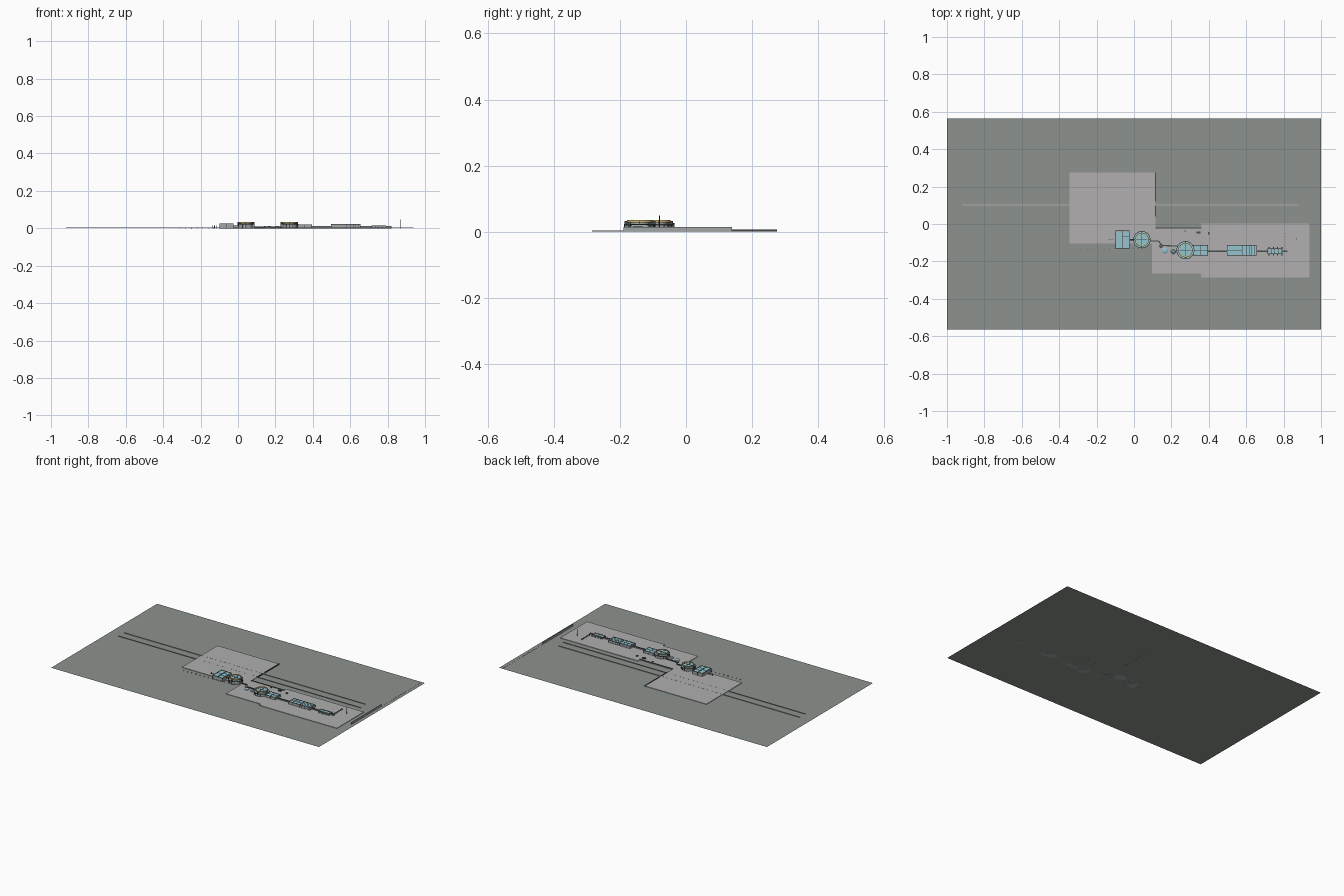
import bpy, bmesh, math
from mathutils import Matrix

if "Cube" in bpy.data.objects:
    bpy.data.objects.remove(bpy.data.objects["Cube"])

BASE = 0.004


def mat(name, r, g, b):
    m = bpy.data.materials.new(name)
    m.diffuse_color = (r, g, b, 1)
    m.use_nodes = True
    m.node_tree.nodes["Principled BSDF"].inputs["Base Color"].default_value = m.diffuse_color
    return m


GROUND = mat("ground_grey", 0.27, 0.29, 0.27)
PAVE = mat("paving", 0.44, 0.43, 0.43)
WALL = mat("wall_grey", 0.36, 0.38, 0.39)
GLASS = mat("glass_blue", 0.30, 0.55, 0.62)
GOLD = mat("gold_trim", 0.62, 0.47, 0.17)
DARK = mat("dark_metal", 0.06, 0.07, 0.07)


def finish(name, bm, m):
    me = bpy.data.meshes.new(name)
    bm.to_mesh(me)
    bm.free()
    ob = bpy.data.objects.new(name, me)
    bpy.context.collection.objects.link(ob)
    me.materials.append(m)
    return ob


def boxes(name, m, *items):
    """Each item is (x0, x1, y0, y1, z0, z1)."""
    bm = bmesh.new()
    for x0, x1, y0, y1, z0, z1 in items:
        mtx = Matrix.Translation(((x0 + x1) / 2, (y0 + y1) / 2, (z0 + z1) / 2)) \
            @ Matrix.Diagonal((x1 - x0, y1 - y0, z1 - z0, 1))
        bmesh.ops.create_cube(bm, size=1, matrix=mtx)
    return finish(name, bm, m)


def drum(name, m, x, y, r, z0, z1, seg=32, r2=None):
    bm = bmesh.new()
    bmesh.ops.create_cone(bm, cap_ends=True, segments=seg, radius1=r,
                          radius2=r if r2 is None else r2, depth=z1 - z0,
                          matrix=Matrix.Translation((x, y, (z0 + z1) / 2)))
    return finish(name, bm, m)


def ring(name, m, x, y, ri, ro, z0, z1, seg=32):
    bm = bmesh.new()
    loops = []
    for i in range(seg):
        a = 2 * math.pi * i / seg
        loops.append([bm.verts.new((x + r * math.cos(a), y + r * math.sin(a), z))
                      for r, z in ((ri, z0), (ro, z0), (ro, z1), (ri, z1))])
    for i in range(seg):
        p, q = loops[i], loops[(i + 1) % seg]
        for k in range(4):
            n = (k + 1) % 4
            bm.faces.new((p[k], q[k], q[n], p[n]))
    bmesh.ops.recalc_face_normals(bm, faces=bm.faces)
    return finish(name, bm, m)


def plane(name, m, pts):
    bm = bmesh.new()
    bm.faces.new([bm.verts.new(p) for p in pts])
    return finish(name, bm, m)


# Ground sheet and paved areas
plane("ground", GROUND, [(-1, -.565, 0), (1, -.565, 0), (1, .565, 0), (-1, .565, 0)])
for i, (x0, x1, y0, y1) in enumerate([(-.345, .115, -.105, .275),
                                      (.095, .36, -.265, -.02),
                                      (.357, .938, -.285, .002)]):
    boxes(f"paving_{i}", PAVE, (x0, x1, y0, y1, 0.001, BASE))

# Long thin kerbs, retaining edges and the perimeter wall
boxes("kerb_north", PAVE, (-.92, .88, .1, .103, 0.001, BASE + .0005))
boxes("kerb_south", GROUND, (-.92, .89, .042, .0432, 0.001, BASE + .0003))
boxes("retaining_edge", DARK, (.112, .117, .12, .275, 0, .007),
      (.112, .117, .04, .1, 0, .007), (.115, .36, -.025, -.02, 0, .007))
plane("perimeter_wall", WALL, [(.975, -.19, 0), (.975, .14, 0), (.975, .14, .014), (.975, -.19, .014)])
boxes("perimeter_kerb", WALL, (.975, .977, .14, .55, 0, .001))


def hall(name, x0, x1, y0, y1, h, nx, ny):
    """Rectangular hall: walls, inset glass roof, roof ribs and wall fins."""
    t = .003
    boxes(name + "_walls", WALL, (x0, x1, y0, y1, 0, h - .003))
    boxes(name + "_roof", GLASS, (x0 + t, x1 - t, y0 + t, y1 - t, h - .003, h - .001))
    ribs = []
    for i in range(nx + 1):
        x = x0 + (x1 - x0) * i / nx
        ribs.append((x - .001, x + .001, y0, y1, h - .002, h))
        for y in (y0, y1):
            ribs.append((x - .001, x + .001, y - .001, y + .001, 0, h))
    for j in range(ny + 1):
        y = y0 + (y1 - y0) * j / ny
        ribs.append((x0, x1, y - .001, y + .001, h - .002, h))
    boxes(name + "_ribs", DARK, *ribs)


hall("west_hall", -.098, -.062, -.13, -.036, .026, 1, 2)
hall("west_hall_annex", -.062, -.024, -.13, -.036, .025, 1, 3)
hall("centre_hall", .32, .395, -.168, -.113, .021, 2, 2)
hall("east_hall", .497, .578, -.168, -.113, .022, 3, 2)
hall("east_hall_annex", .578, .655, -.168, -.113, .022, 6, 1)
hall("end_hall", .715, .79, -.16, -.133, .015, 4, 1)


def rotunda(name, x, y, r):
    """Round hall with glass roof, columns and a raised gold ring."""
    drum(name + "_walls", WALL, x, y, r * .93, 0, .019)
    drum(name + "_roof", GLASS, x, y, r, .019, .022)
    ring(name + "_rim", DARK, x, y, r * .96, r * 1.02, .019, .0235)
    drum(name + "_lantern", WALL, x, y, r * .6, .022, .027)
    drum(name + "_upper_roof", GLASS, x, y, r * .72, .027, .031, 32)
    ring(name + "_gold_ring", GOLD, x, y, r * .70, r * .82, .027, .035)
    boxes(name + "_cross_ribs", DARK, (x - r, x + r, y - .001, y + .001, .022, .0325),
          (x - .001, x + .001, y - r, y + r, .022, .0325))
    for i in range(16):
        a = 2 * math.pi * i / 16
        drum(f"{name}_column_{i}", DARK, x + r * .98 * math.cos(a),
             y + r * .98 * math.sin(a), .0013, 0, .019, 6)


rotunda("west_rotunda", .042, -.084, .045)
rotunda("centre_rotunda", .275, -.14, .047)

# Covered links between the halls
for i, (x0, x1, y, h) in enumerate([(-.024, 0, -.084, .014), (.395, .497, -.146, .012),
                                    (.655, .715, -.146, .012), (.79, .82, -.146, .012)]):
    boxes(f"link_{i}", WALL, (x0, x1, y - .004, y + .004, 0, h - .002))
    boxes(f"link_roof_{i}", DARK, (x0, x1, y - .005, y + .005, h - .002, h))

# Bent walkway joining the two rotundas
path = [(.085, -.09), (.13, -.09), (.15, -.115), (.232, -.118)]
for i, ((ax, ay), (bx, by)) in enumerate(zip(path, path[1:])):
    ob = boxes(f"walkway_{i}", DARK, (0, math.hypot(bx - ax, by - ay), -.003, .003, 0, .010))
    ob.location = (ax, ay, 0)
    ob.rotation_euler.z = math.atan2(by - ay, bx - ax)
for i, (x, y, r) in enumerate([(.165, -.143, .017), (.21, -.148, .013), (.145, -.118, .009)]):
    drum(f"pavilion_{i}", WALL, x, y, r * .8, 0, .009, 6)
    drum(f"pavilion_roof_{i}", GLASS, x, y, r, .009, .013, 6, r * .5)

# East steps, bollards, kiosks and mast
boxes("east_frames", WALL, *[(.72 + .022 * i, .727 + .022 * i, -.168, -.124, 0, .013) for i in range(4)])
boxes("west_bollards", DARK, *[(-.31 + .03 * i, -.307 + .03 * i, -.141 + .001 * i, -.138 + .001 * i, 0, .005)
                               for i in range(13)])
boxes("west_posts", DARK, *[(-.14 + .013 * i, -.137 + .013 * i, -.086, -.083, 0, .014) for i in range(3)])
boxes("east_posts", DARK, *[(.81, .813, -.147 + .016 * i, -.144 + .016 * i, 0, .012) for i in range(7)])
boxes("kiosks", DARK, (.335, .355, -.05, -.04, 0, .011), (.395, .404, -.055, -.044, 0, .009),
      (.27, .278, -.04, -.034, 0, .008))
drum("mast", DARK, .868, -.08, .002, 0, .048, 8)
